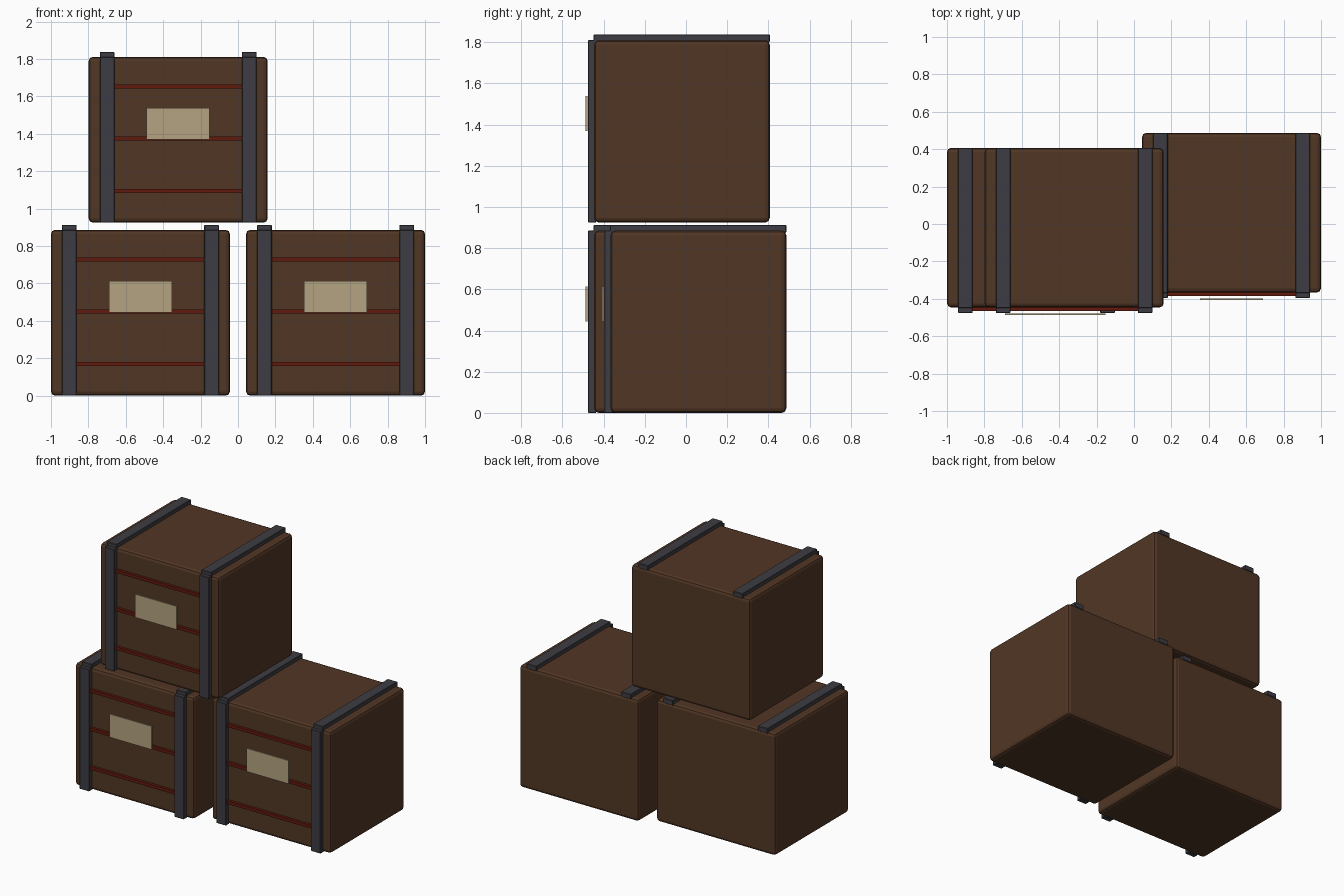
import bpy, bmesh
from mathutils import Vector

if "Cube" in bpy.data.objects:
    bpy.data.objects.remove(bpy.data.objects["Cube"])


def material(name, rgb):
    m = bpy.data.materials.new(name)
    m.diffuse_color = (*rgb, 1)
    m.use_nodes = True
    m.node_tree.nodes["Principled BSDF"].inputs["Base Color"].default_value = m.diffuse_color
    return m


WOOD = material("dark wood", (0.083, 0.037, 0.018))
IRON = material("dark iron", (0.048, 0.046, 0.056))
RUST = material("red seam", (0.12, 0.010, 0.004))
PAPER = material("tan label", (0.46, 0.37, 0.22))


def box(name, lo, hi, mat, bevel=0.0, segments=2):
    lo, hi = Vector(lo), Vector(hi)
    bm = bmesh.new()
    bmesh.ops.create_cube(bm, size=1)
    for v in bm.verts:
        v.co = Vector([c * s for c, s in zip(v.co, hi - lo)])
    if bevel:
        bmesh.ops.bevel(bm, geom=bm.edges[:], offset=bevel, segments=segments,
                        profile=0.5, affect='EDGES')
    me = bpy.data.meshes.new(name)
    bm.to_mesh(me)
    bm.free()
    me.materials.append(mat)
    ob = bpy.data.objects.new(name, me)
    ob.location = (lo + hi) / 2
    bpy.context.collection.objects.link(ob)
    return ob


W, D, H = 0.957, 0.853, 0.886   # crate body size
STRAP = 0.027                   # strap thickness


def crate(name, cx, front, z):
    back = front + D
    # body
    box(name + "_body", (cx - W / 2, front, z), (cx + W / 2, back, z + H), WOOD, 0.022)
    # iron straps down the front and over the top
    for side, s in (("left", -1), ("right", 1)):
        x0, x1 = cx + s * 0.38 - 0.039, cx + s * 0.38 + 0.039
        box(f"{name}_{side}_front_strap", (x0, front - STRAP - 0.003, z),
            (x1, front + 0.01, z + H), IRON, 0.003, 1)
        box(f"{name}_{side}_top_strap", (x0, front - 0.003, z + H - 0.01),
            (x1, back, z + H + STRAP), IRON, 0.003, 1)
    # plank seams
    for i, h in enumerate((0.168, 0.449, 0.727)):
        box(f"{name}_seam_{i + 1}", (cx - 0.40, front - 0.02, z + h - 0.011),
            (cx + 0.40, front + 0.005, z + h + 0.011), RUST)
    # label plate
    box(name + "_label", (cx - 0.168, front - 0.041, z + 0.445),
        (cx + 0.168, front - 0.032, z + 0.614), PAPER)


crate("left_crate", -0.5215, -0.446, 0)
crate("right_crate", 0.5215, -0.366, 0)
crate("top_crate", -0.320, -0.446, 0.925)
